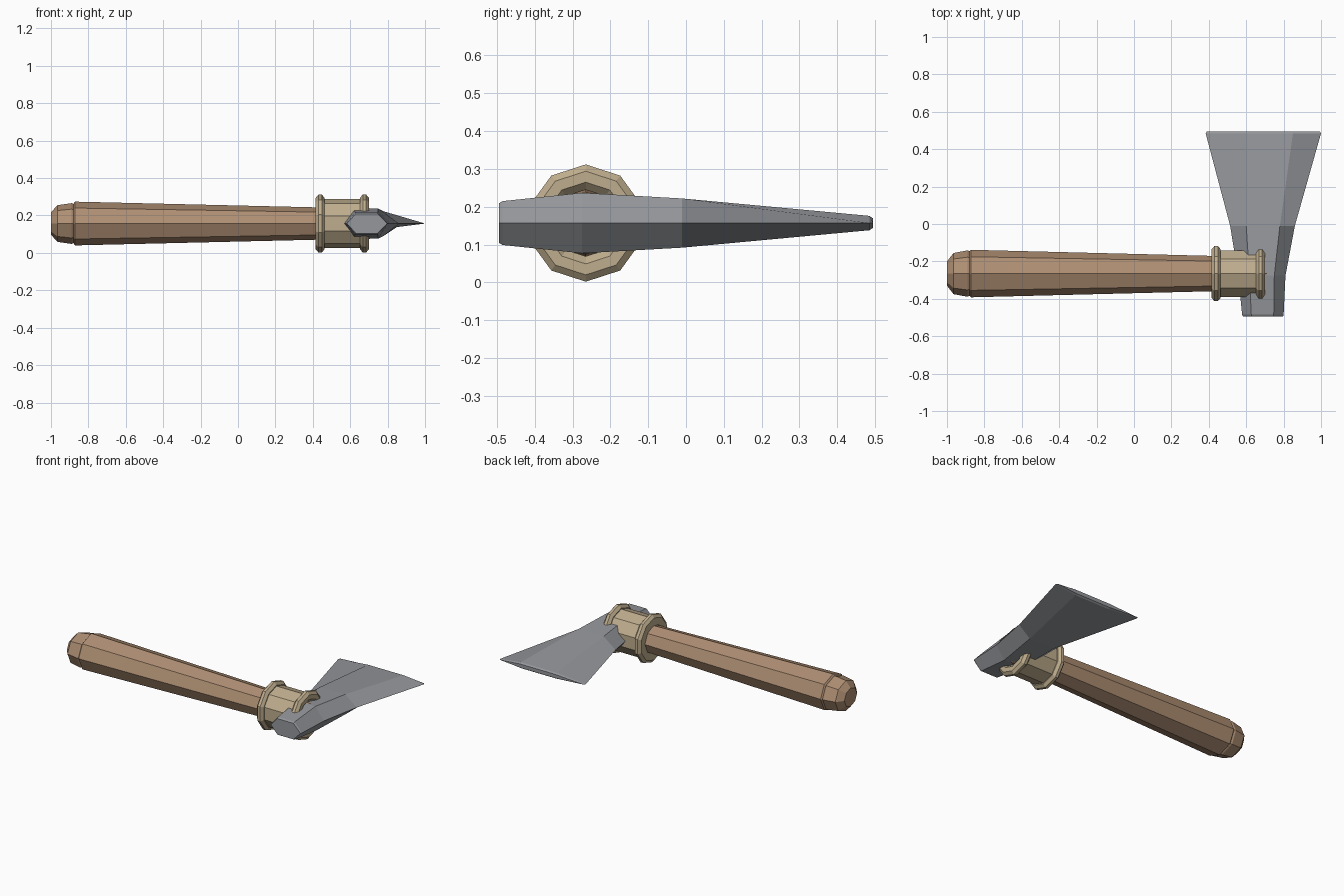
import bpy, bmesh
from math import sin, cos, pi

if "Cube" in bpy.data.objects:
    bpy.data.objects.remove(bpy.data.objects["Cube"])

AY, AZ = -0.265, 0.157   # handle axis


def loft(name, rings, color=None, closed=False):
    """Skin a list of equal-length rings; cap the ends or join them in a loop."""
    bm = bmesh.new()
    loops = [[bm.verts.new(p) for p in r] for r in rings]
    n = len(loops[0])
    pairs = list(zip(loops, loops[1:]))
    if closed:
        pairs.append((loops[-1], loops[0]))
    else:
        bm.faces.new(loops[0])
        bm.faces.new(loops[-1])
    for a, b in pairs:
        for i in range(n):
            j = (i + 1) % n
            bm.faces.new((a[i], a[j], b[j], b[i]))
    bmesh.ops.recalc_face_normals(bm, faces=bm.faces)
    me = bpy.data.meshes.new(name)
    bm.to_mesh(me)
    bm.free()
    ob = bpy.data.objects.new(name, me)
    bpy.context.collection.objects.link(ob)
    if color:
        mat = bpy.data.materials.new(name + "_paint")
        mat.diffuse_color = (*color, 1)
        mat.use_nodes = True
        mat.node_tree.nodes["Principled BSDF"].inputs["Base Color"].default_value = mat.diffuse_color
        me.materials.append(mat)
    return ob


def ring(x, ry, rz, n):
    return [(x, AY + ry * sin(2 * pi * i / n), AZ + rz * cos(2 * pi * i / n))
            for i in range(n)]


# Tapered octagonal handle with rounded butt: x, half width, half height
handle = [(-1.0, .065, .06), (-.965, .11, .098), (-.89, .124, .109),
          (-.88, .119, .105), (-.872, .127, .117), (.44, .094, .086),
          (.70, .09, .083), (.73, .08, .074)]
loft("handle", [ring(x, ry, rz, 8) for x, ry, rz in handle], (.42, .27, .17))

# Ten-sided hollow collar with a raised band at each end: x, radius
collar = [(.415, .088), (.415, .137), (.43, .155), (.448, .155), (.463, .137),
          (.463, .131), (.652, .131), (.652, .137), (.667, .155), (.685, .155),
          (.70, .137), (.70, .108), (.68, .088)]
loft("collar", [ring(x, r, r, 10) for x, r in collar], (.52, .42, .27), closed=True)

# Axe head, six-sided sections: y, left edge, left flat, right flat, right edge, half thickness
head = [(-.495, .583, .63, .745, .797, .052), (-.485, .578, .627, .747, .80, .058),
        (-.275, .557, .617, .75, .81, .08), (-.01, .514, .60, .78, .86, .065),
        (.485, .383, .595, .85, 1.0, .019), (.495, .39, .60, .845, .993, .012)]
loft("axe_head", [[(a, y, AZ), (b, y, AZ + h), (c, y, AZ + h),
                   (d, y, AZ), (c, y, AZ - h), (b, y, AZ - h)]
                  for y, a, b, c, d, h in head], (.30, .31, .33))
